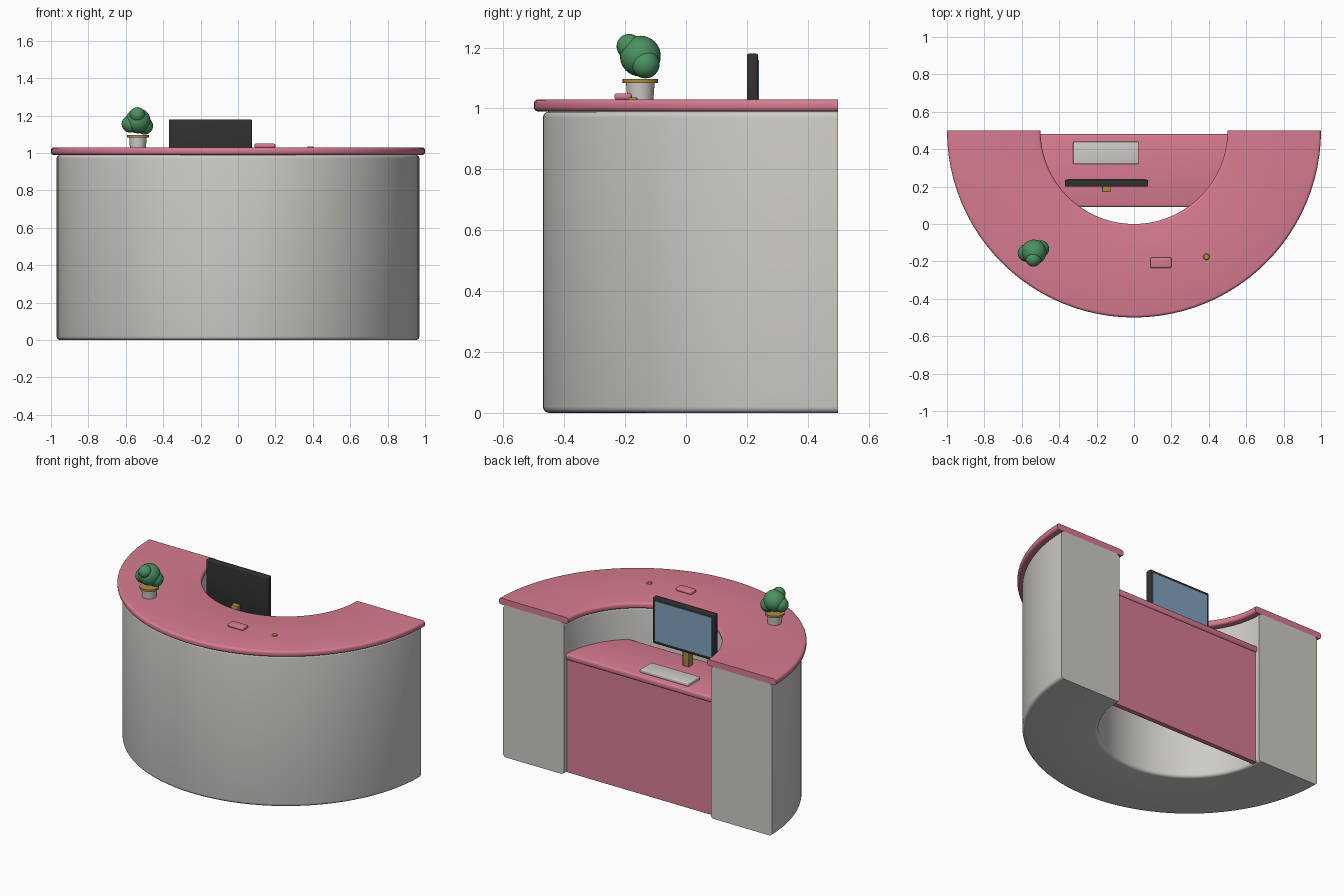
import bpy, bmesh, math
from mathutils import Matrix

cube = bpy.data.objects.get("Cube")
if cube:
    bpy.data.objects.remove(cube, do_unlink=True)


def material(name, r, g, b):
    m = bpy.data.materials.new(name)
    m.use_nodes = True
    m.diffuse_color = (r, g, b, 1)
    m.node_tree.nodes["Principled BSDF"].inputs["Base Color"].default_value = (r, g, b, 1)
    return m


STONE = material("warm_grey", 0.62, 0.60, 0.57)
PINK = material("rose_pink", 0.68, 0.20, 0.28)
DARK = material("charcoal", 0.03, 0.03, 0.03)
BLUE = material("screen_blue", 0.22, 0.37, 0.52)
GREEN = material("leaf_green", 0.07, 0.28, 0.12)
GOLD = material("gold", 0.42, 0.27, 0.06)


def finish(bm, name, mat):
    bmesh.ops.recalc_face_normals(bm, faces=bm.faces[:])
    mesh = bpy.data.meshes.new(name)
    bm.to_mesh(mesh)
    bm.free()
    mesh.materials.append(mat)
    ob = bpy.data.objects.new(name, mesh)
    bpy.context.collection.objects.link(ob)
    bpy.ops.object.select_all(action='DESELECT')
    bpy.context.view_layer.objects.active = ob
    ob.select_set(True)
    bpy.ops.object.shade_smooth_by_angle(angle=math.radians(35))
    return ob


def half_ring(name, inner, outer, z0, z1, rounding, mat, steps=48):
    """Rounded rectangle swept through a half circle open towards the back."""
    corners = [(outer - rounding, z1 - rounding, 0), (inner + rounding, z1 - rounding, 90),
               (inner + rounding, z0 + rounding, 180), (outer - rounding, z0 + rounding, 270)]
    profile = []
    for r, z, start in corners:
        for k in range(5):
            a = math.radians(start + 22.5 * k)
            profile.append((r + rounding * math.cos(a), z + rounding * math.sin(a)))
    bm = bmesh.new()
    rings = []
    for i in range(steps + 1):
        a = math.pi * (1 + i / steps)
        rings.append([bm.verts.new((r * math.cos(a), 0.5 + r * math.sin(a), z)) for r, z in profile])
    n = len(profile)
    for a, b in zip(rings, rings[1:]):
        for k in range(n):
            bm.faces.new((a[k], a[(k + 1) % n], b[(k + 1) % n], b[k]))
    bm.faces.new(rings[0])
    bm.faces.new(rings[-1])
    return finish(bm, name, mat)


def box(name, x, y, z, mat, rounding=0.0):
    """Box from (min, max) ranges with optional rounded edges."""
    bm = bmesh.new()
    bmesh.ops.create_cube(bm, size=1)
    for v in bm.verts:
        for i, (lo, hi) in enumerate((x, y, z)):
            v.co[i] = hi if v.co[i] > 0 else lo
    if rounding:
        bmesh.ops.bevel(bm, geom=bm.edges[:], offset=rounding, segments=3,
                        profile=0.5, affect='EDGES')
    return finish(bm, name, mat)


def cone(name, x, y, z0, z1, r0, r1, mat):
    bm = bmesh.new()
    bmesh.ops.create_cone(bm, cap_ends=True, segments=32, radius1=r0, radius2=r1, depth=z1 - z0,
                          matrix=Matrix.Translation((x, y, (z0 + z1) / 2)))
    return finish(bm, name, mat)


def ball(name, centre, radius, mat):
    bm = bmesh.new()
    bmesh.ops.create_uvsphere(bm, u_segments=24, v_segments=16, radius=radius,
                              matrix=Matrix.Translation(centre))
    return finish(bm, name, mat)


# Curved desk body and overhanging counter
half_ring("desk_body", 0.53, 0.97, 0, 0.99, 0.02, STONE)
half_ring("counter_top", 0.5, 1.0, 0.99, 1.03, 0.015, PINK)

# Lower work shelf and back panel between the two ends
box("work_shelf", (-0.545, 0.545), (0.09, 0.48), (0.74, 0.78), PINK, 0.012)
box("back_panel", (-0.54, 0.54), (0.44, 0.47), (0.005, 0.75), PINK)

# Monitor with stand
box("monitor_case", (-0.37, 0.075), (0.2, 0.237), (0.88, 1.18), DARK, 0.006)
box("monitor_screen", (-0.352, 0.057), (0.233, 0.24), (0.9, 1.16), BLUE)
box("monitor_stand", (-0.17, -0.125), (0.17, 0.215), (0.775, 0.95), GOLD, 0.004)

# Keyboard
box("keyboard", (-0.325, 0.025), (0.32, 0.44), (0.778, 0.8), STONE, 0.005)

# Small items on the counter
box("card_box", (0.088, 0.2), (-0.235, -0.178), (1.028, 1.05), PINK, 0.008)
cone("call_button", 0.387, -0.175, 1.028, 1.036, 0.018, 0.014, GOLD)

# Potted plant
PX, PY = -0.535, -0.15
cone("plant_pot", PX, PY, 1.03, 1.085, 0.043, 0.047, STONE)
cone("pot_rim", PX, PY, 1.084, 1.097, 0.058, 0.058, GOLD)
foliage = [((PX, PY, 1.172), 0.067), ((-0.5, -0.133, 1.145), 0.046),
           ((-0.576, -0.155, 1.155), 0.046), ((-0.538, -0.187, 1.204), 0.041)]
for i, (centre, radius) in enumerate(foliage):
    ball(f"foliage_{i + 1}", centre, radius, GREEN)
